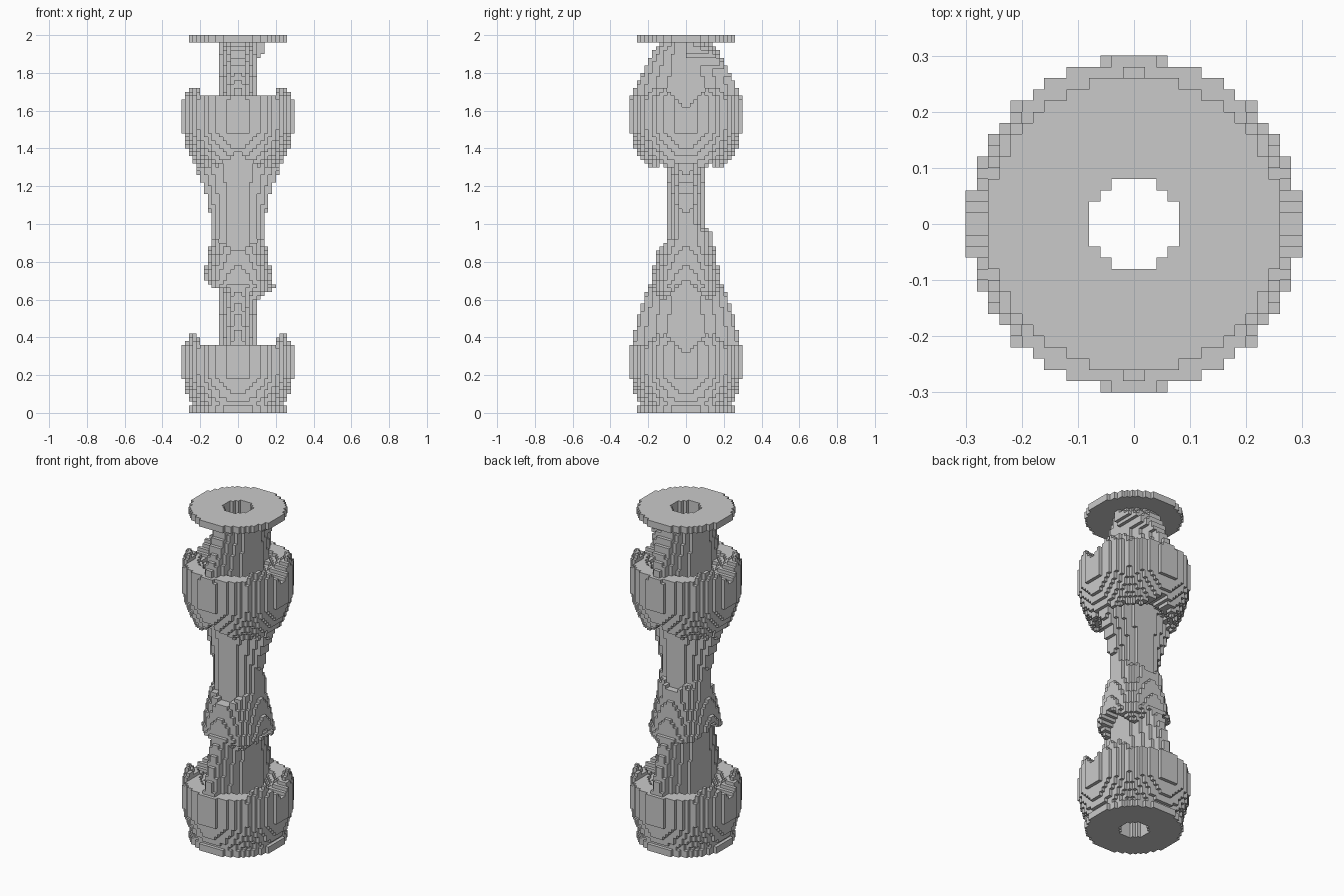
import bpy, bmesh, math

cube = bpy.data.objects.get("Cube")
if cube:
    bpy.data.objects.remove(cube, do_unlink=True)

CELL = 0.02
HALF = 15      # cells from the axis to the widest edge
LAYERS = 100
HOLE, CORE, FLANGE, ARM = 0.078, 0.105, 0.26, 0.107

# Outer radius of the carved body against height
PROFILE = [(0.04, .245), (0.1, .27), (0.2, .298), (0.34, .298), (0.4, .28), (0.5, .255),
           (0.6, .225), (0.7, .185), (0.8, .165), (0.9, .145), (1.0, .14), (1.1, .155),
           (1.2, .185), (1.3, .225), (1.4, .27), (1.5, .298), (1.66, .298), (1.74, .265),
           (1.82, .225), (1.9, .185), (1.96, .13)]


def radius(z):
    for (z0, r0), (z1, r1) in zip(PROFILE, PROFILE[1:]):
        if z <= z1:
            return r0 + (r1 - r0) * (z - z0) / (z1 - z0)
    return PROFILE[-1][1]


def rib(across, along, z):
    """Rib that narrows towards its outer edge."""
    return (abs(across) / ARM) ** 1.4 + (abs(along) / (radius(z) + .02)) ** 1.4 < 1


def rim(base, tip, across, along, r):
    """Height of a petal cup: sloping floor, notched middle, raised outer tips."""
    notch = base - .06 + 1.1 * abs(across)
    cup = base - .1 + .9 * (r - CORE)
    return min(notch, cup, base + (tip if abs(along) > .2 else 0))


def side_opening(x, y, z, r):
    """Openings on the left and right."""
    if z > rim(1.67, .07, y, x, r):
        ledge = x > 0 and y > 0 and x < 0.1 + 0.6 * (z - 1.86)
        return not ledge
    if x > 0:
        arch = max(.72 - 1.1 * abs(y), .54 + 1.3 * (r - CORE))
    else:
        arch = max(.74 - .6 * abs(y), .66)
    return rim(.36, .11, y, x, r) < z < arch


def face_opening(x, y, z, r):
    """Openings on the front and back."""
    floor = (.93 if y > 0 else .85) + .6 * abs(x)
    ceiling = max(1.38 - .7 * abs(x), 1.41 - .9 * (r - CORE), 1.3)
    return floor < z < ceiling


def solid(x, y, z):
    r = math.hypot(x, y)
    if r < HOLE:
        return False
    if z < 0.04 or z > 1.96:          # end flanges
        return r < FLANGE
    if r < CORE:                      # central tube
        return True
    if r > radius(z):
        return False
    if side_opening(x, y, z, r) and not rib(x, y, z):
        return False
    if face_opening(x, y, z, r) and not rib(y, x, z):
        return False
    return True


def centre(i, j, k):
    return ((i + .5) * CELL, (j + .5) * CELL, (k + .5) * CELL)


cells = {(i, j, k) for i in range(-HALF, HALF) for j in range(-HALF, HALF)
         for k in range(LAYERS) if solid(*centre(i, j, k))}

# Skin the cells with square faces
bm = bmesh.new()
corners = {}


def corner(key):
    if key not in corners:
        corners[key] = bm.verts.new([c * CELL for c in key])
    return corners[key]


for cell in sorted(cells):
    for axis in range(3):
        u, v = (axis + 1) % 3, (axis + 2) % 3
        for sign in (-1, 1):
            side = list(cell)
            side[axis] += sign
            if tuple(side) in cells:
                continue
            quad = []
            for du, dv in ((0, 0), (1, 0), (1, 1), (0, 1)):
                p = list(cell)
                p[axis] += sign > 0
                p[u] += du
                p[v] += dv
                quad.append(corner(tuple(p)))
            bm.faces.new(quad if sign > 0 else quad[::-1])

mesh = bpy.data.meshes.new("carved_column")
bm.to_mesh(mesh)
bm.free()
column = bpy.data.objects.new("carved_column", mesh)
bpy.context.collection.objects.link(column)

# Plain grey stone
grey = bpy.data.materials.new("grey_stone")
grey.use_nodes = True
colour = (0.59, 0.59, 0.59, 1)
grey.diffuse_color = colour
grey.node_tree.nodes["Principled BSDF"].inputs["Base Color"].default_value = colour
mesh.materials.append(grey)
